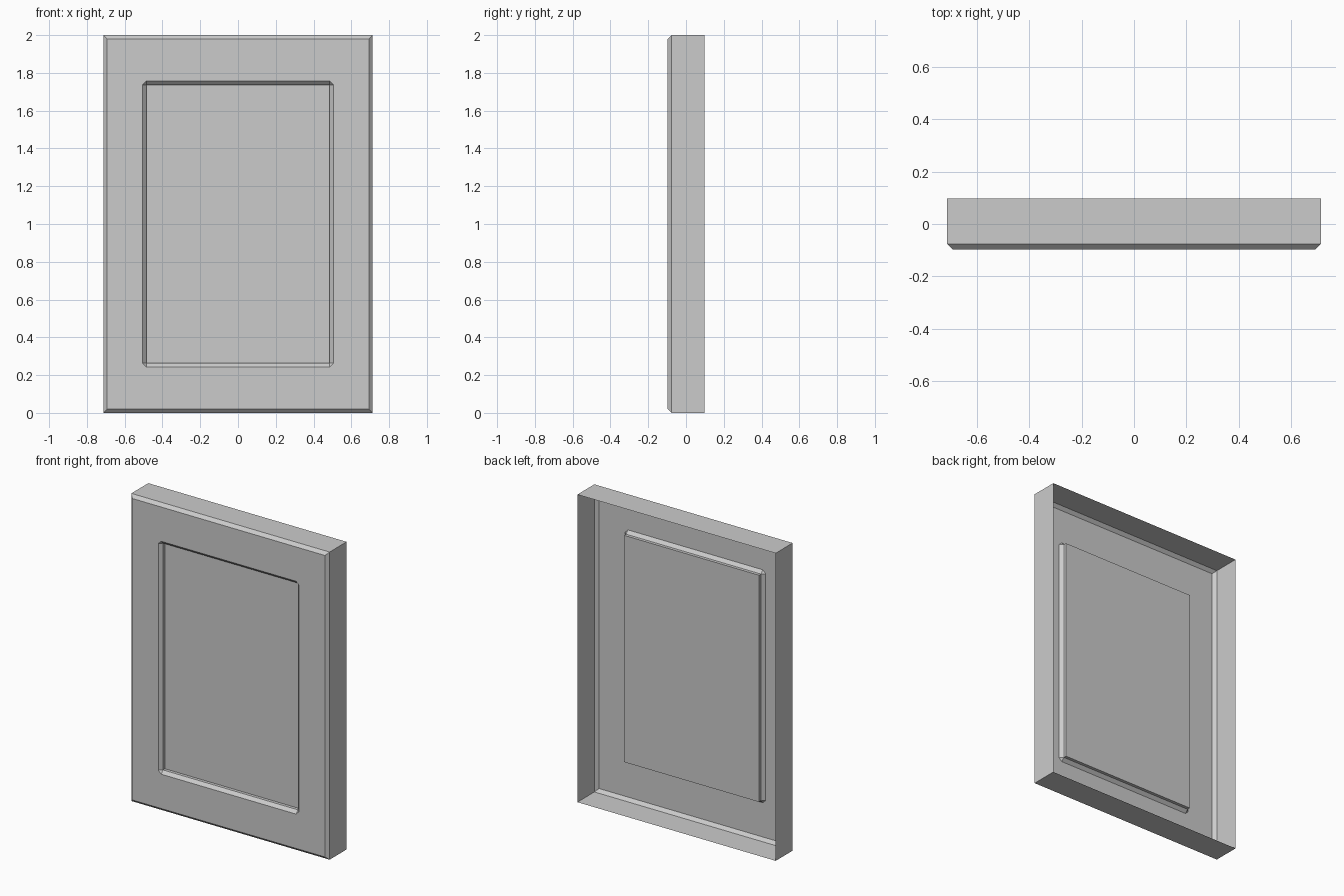
import bpy
import bmesh

cube = bpy.data.objects.get("Cube")
if cube:
    bpy.data.objects.remove(cube)

grey = bpy.data.materials.new("light grey")
grey.use_nodes = True
colour = (0.6, 0.6, 0.6, 1)
grey.diffuse_color = colour
grey.node_tree.nodes["Principled BSDF"].inputs["Base Color"].default_value = colour

HALF_W, HALF_H, HALF_D = 0.713, 1.0, 0.097   # outer half sizes
OPEN_W, OPEN_H = 0.505, 0.757                # recess half sizes
BEVEL = 0.02


def ring(bm, w, h, y, cut=0):
    """Rectangle with cut corners, counter-clockwise from the front."""
    quarter = [(w - cut, -h), (w, cut - h), (w, h - cut), (w - cut, h)]
    points = quarter + [(-x, z) for x, z in reversed(quarter)]
    return [bm.verts.new((x, y, z + HALF_H)) for x, z in points]


def nested_shell(name, rings, capped=False):
    """Join successive rings from the outside in, optionally closing the last."""
    bm = bmesh.new()
    loops = [ring(bm, *r) for r in rings]
    for a, b in zip(loops, loops[1:]):
        for i in range(len(a)):
            j = (i + 1) % len(a)
            bm.faces.new((a[i], a[j], b[j], b[i]))
    if capped:
        bm.faces.new(loops[-1])
    bmesh.ops.remove_doubles(bm, verts=bm.verts[:], dist=0.0001)
    mesh = bpy.data.meshes.new(name)
    bm.to_mesh(mesh)
    bm.free()
    mesh.materials.append(grey)
    obj = bpy.data.objects.new(name, mesh)
    bpy.context.collection.objects.link(obj)
    return obj


front = -HALF_D
opening = (OPEN_W, OPEN_H, front, BEVEL)
inner_w, inner_h = OPEN_W - BEVEL, OPEN_H - BEVEL

# Open-backed frame: side walls, bevelled front edge, flat face with opening
nested_shell("door_frame", [
    (HALF_W, HALF_H, HALF_D),
    (HALF_W, HALF_H, front + BEVEL),
    (HALF_W - BEVEL, HALF_H - BEVEL, front),
    opening,
])

# Sunken panel: sloped lip, straight wall, flat panel
nested_shell("recessed_panel", [
    opening,
    (inner_w, inner_h, front + BEVEL),
    (inner_w, inner_h, front + 2 * BEVEL),
], capped=True)
